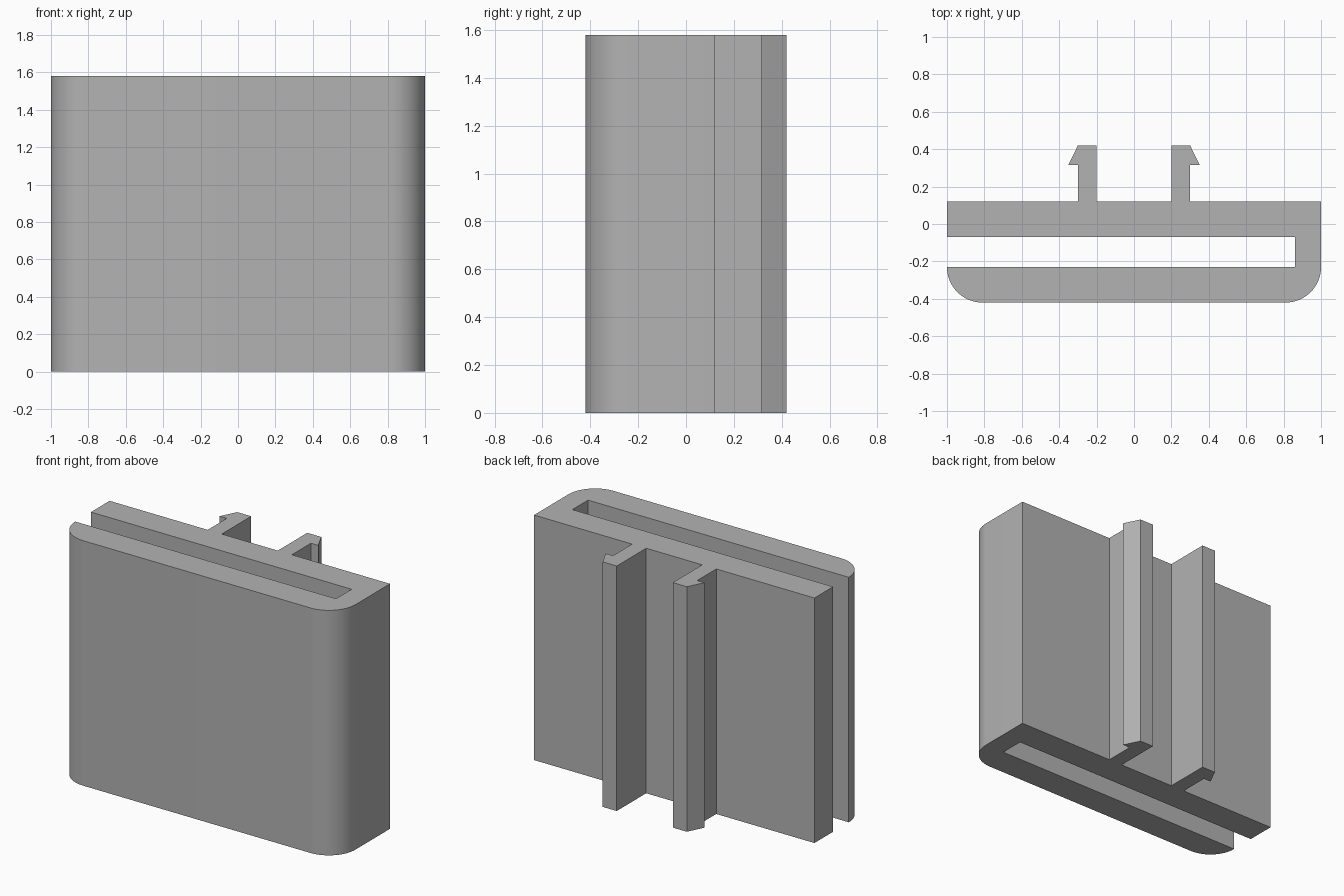
import bpy
import bmesh
from math import cos, sin, pi

HEIGHT = 1.58
RADIUS = 0.19
FRONT, BACK = -0.42, 0.12      # outer faces of the clip
SLOT_FRONT, SLOT_BACK = -0.23, -0.07
SLOT_END = 0.86
ARC_STEPS = 16

cube = bpy.data.objects.get("Cube")
if cube:
    bpy.data.objects.remove(cube, do_unlink=True)

grey = bpy.data.materials.new("grey plastic")
grey.use_nodes = True
colour = (0.45, 0.45, 0.45, 1)
grey.diffuse_color = colour
grey.node_tree.nodes["Principled BSDF"].inputs["Base Color"].default_value = colour


def corner(cx, start):
    """Quarter circle on the front edge, counter-clockwise."""
    angles = [start + pi / 2 * i / ARC_STEPS for i in range(ARC_STEPS + 1)]
    return [(cx + RADIUS * cos(a), FRONT + RADIUS + RADIUS * sin(a)) for a in angles]


def extrude_profile(name, points):
    bm = bmesh.new()
    base = bm.faces.new([bm.verts.new((x, y, 0)) for x, y in points])
    result = bmesh.ops.extrude_face_region(bm, geom=[base], use_keep_orig=True)
    top = [v for v in result["geom"] if isinstance(v, bmesh.types.BMVert)]
    bmesh.ops.translate(bm, vec=(0, 0, HEIGHT), verts=top)
    bmesh.ops.recalc_face_normals(bm, faces=bm.faces)
    mesh = bpy.data.meshes.new(name)
    bm.to_mesh(mesh)
    bm.free()
    mesh.materials.append(grey)
    obj = bpy.data.objects.new(name, mesh)
    bpy.context.collection.objects.link(obj)
    return obj


# Barbed snap hook on the back, outlined from its outer root to its inner root
hook = [(0.30, BACK), (0.30, 0.315), (0.352, 0.315), (0.30, 0.42),
        (0.20, 0.42), (0.20, BACK)]
mirrored_hook = [(-x, y) for x, y in reversed(hook)]

# Slotted clip body: rounded front plate, closed end, back plate and both hooks
profile = corner(-1 + RADIUS, pi) + corner(1 - RADIUS, 1.5 * pi)
profile += [(1, BACK)] + hook + mirrored_hook + [(-1, BACK)]
profile += [(-1, SLOT_BACK), (SLOT_END, SLOT_BACK), (SLOT_END, SLOT_FRONT)]

clip = extrude_profile("slotted_clip", profile)

# Smooth the rounded corners, keep every other edge sharp
bpy.ops.object.select_all(action="DESELECT")
clip.select_set(True)
bpy.context.view_layer.objects.active = clip
bpy.ops.object.shade_smooth_by_angle(angle=pi / 9)
